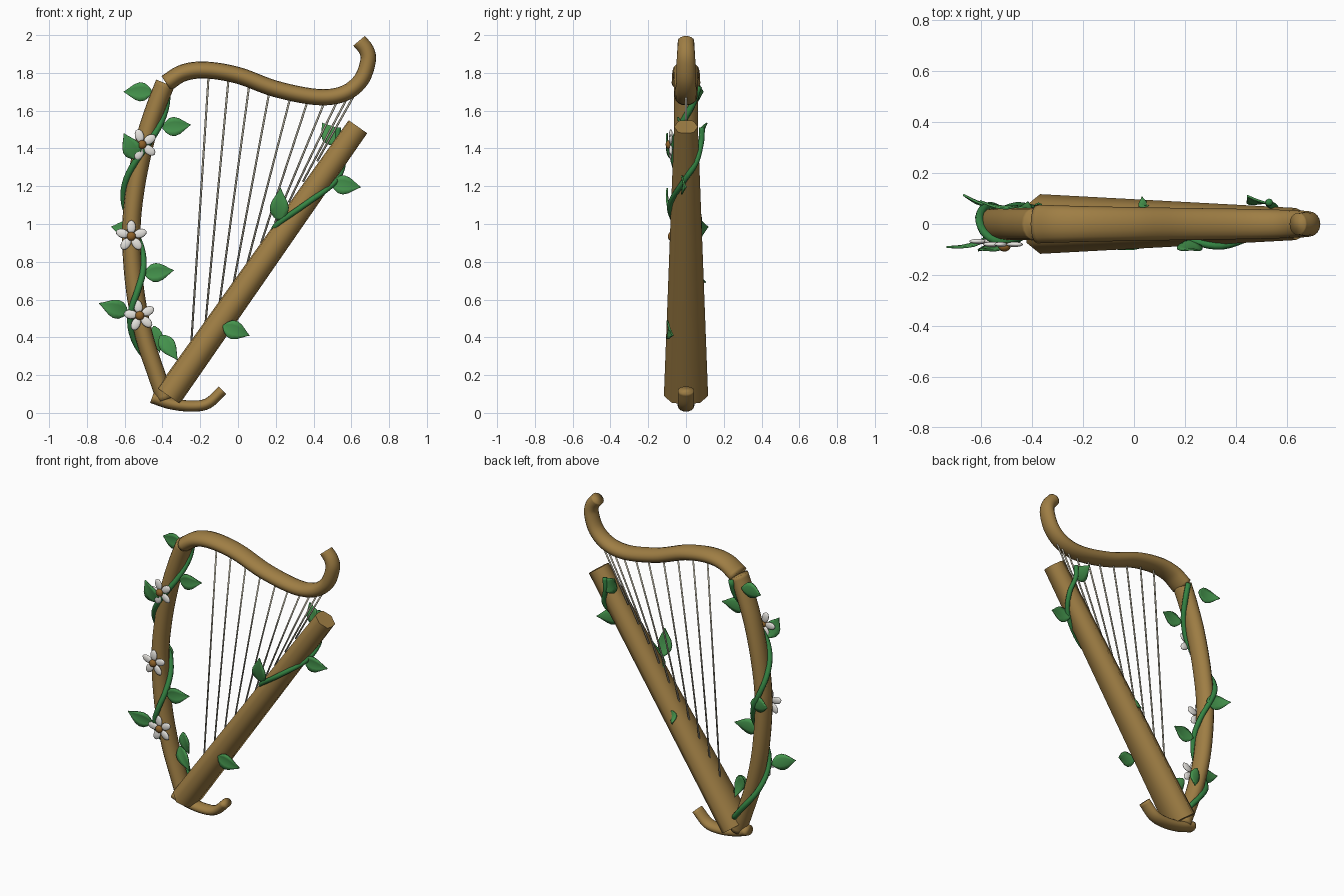
import bpy, bmesh, math
from mathutils import Vector, Matrix

if "Cube" in bpy.data.objects:
    bpy.data.objects.remove(bpy.data.objects["Cube"])


def material(name, rgb):
    m = bpy.data.materials.new(name)
    m.diffuse_color = (*rgb, 1)
    m.use_nodes = True
    m.node_tree.nodes["Principled BSDF"].inputs["Base Color"].default_value = m.diffuse_color
    return m


WOOD = material("warm wood", (0.345, 0.208, 0.058))
STRING = material("string grey", (0.46, 0.43, 0.34))
VINE = material("vine green", (0.035, 0.235, 0.057))
LEAF = material("leaf green", (0.06, 0.30, 0.075))
PETAL = material("petal white", (0.86, 0.84, 0.80))
CENTRE = material("flower centre brown", (0.27, 0.12, 0.022))


def finish(bm, name, mat, angle=40):
    bmesh.ops.recalc_face_normals(bm, faces=bm.faces)
    me = bpy.data.meshes.new(name)
    bm.to_mesh(me)
    bm.free()
    me.materials.append(mat)
    for p in me.polygons:
        p.use_smooth = True
    me.set_sharp_from_angle(angle=math.radians(angle))
    ob = bpy.data.objects.new(name, me)
    bpy.context.collection.objects.link(ob)
    return ob


def spline(pts, steps):
    """Catmull-Rom through the points."""
    p = [Vector(q) for q in pts]
    p = [2 * p[0] - p[1]] + p + [2 * p[-1] - p[-2]]
    out = []
    for i in range(1, len(p) - 2):
        a, b, c, d = p[i - 1:i + 3]
        for k in range(steps):
            t = k / steps
            out.append(0.5 * (2 * b + (c - a) * t + (2 * a - 5 * b + 4 * c - d) * t * t
                              + (3 * b - a - 3 * c + d) * t ** 3))
    return out + [p[-2]]


def circle(n):
    return [(math.cos(2 * math.pi * i / n), math.sin(2 * math.pi * i / n)) for i in range(n)]


def tube(name, pts, r0, r1, mat, section=None, steps=6, angle=180):
    """Sweep a section; r0 and r1 are (in-plane, depth) radii at the two ends."""
    section = section or circle(16)
    path = spline(pts, steps)
    bm = bmesh.new()
    rings = []
    for i, c in enumerate(path):
        t = (path[min(i + 1, len(path) - 1)] - path[max(i - 1, 0)]).normalized()
        side = t.cross(Vector((0, 1, 0))).normalized()
        dep = side.cross(t)
        f = i / (len(path) - 1)
        a = r0[0] + (r1[0] - r0[0]) * f
        b = r0[1] + (r1[1] - r0[1]) * f
        rings.append([bm.verts.new(c + side * a * u + dep * b * v) for u, v in section])
    n = len(section)
    for A, B in zip(rings, rings[1:]):
        for j in range(n):
            bm.faces.new((A[j], A[(j + 1) % n], B[(j + 1) % n], B[j]))
    bm.faces.new(rings[0])
    bm.faces.new(rings[-1])
    return finish(bm, name, mat, angle)


def xz(*pts):
    return [(x, 0, z) for x, z in pts]


# Soundbox: tapered eight-sided body
box_section = [(1, 0), (0.9, 0.63), (0, 1), (-0.9, 0.63), (-1, 0), (-0.9, -0.63), (0, -1), (0.9, -0.63)]
tube("soundbox", xz((-0.368, 0.09), (0.635, 1.515)), (0.073, 0.117), (0.06, 0.063), WOOD,
     box_section, steps=6, angle=80)

# Pillar, neck and foot
pillar_pts = xz((-0.385, 0.07), (-0.43, 0.2), (-0.495, 0.4), (-0.545, 0.65), (-0.565, 0.95),
                (-0.542, 1.2), (-0.49, 1.45), (-0.435, 1.62), (-0.385, 1.745))
tube("pillar", pillar_pts, (0.046, 0.058), (0.052, 0.064), WOOD)
tube("neck", xz((-0.38, 1.745), (-0.29, 1.8), (-0.17, 1.815), (0.0, 1.787), (0.2, 1.715), (0.42, 1.672),
                (0.56, 1.69), (0.65, 1.76), (0.688, 1.86), (0.68, 1.92), (0.641, 1.97)),
     (0.046, 0.076), (0.040, 0.043), WOOD)
tube("foot", xz((-0.455, 0.082), (-0.36, 0.05), (-0.25, 0.036), (-0.16, 0.05), (-0.082, 0.12)),
     (0.031, 0.045), (0.028, 0.042), WOOD)

# Strings, running from the neck into the soundbox
tops = [(-0.156, 1.78), (-0.05, 1.77), (0.06, 1.74), (0.166, 1.70), (0.277, 1.67),
        (0.37, 1.655), (0.46, 1.65), (0.53, 1.66), (0.58, 1.67), (0.625, 1.70)]
for i, (tx, tz) in enumerate(tops):
    x = -0.245 + 0.0765 * i
    top, bottom = Vector((tx, 0, tz)), Vector((x, 0, 0.405 + (x + 0.245) * 1.41))
    bottom += (bottom - top).normalized() * 0.05
    tube("string_%d" % (i + 1), [bottom, top], (0.0055, 0.0055), (0.0055, 0.0055),
         STRING, circle(6), steps=1)

# Vines: a helix around the pillar and a wrap over the soundbox
centre = spline(pillar_pts, 12)
helix = []
for k in range(17):
    z = 0.16 + 1.57 * k / 16
    c = min(centre, key=lambda q: abs(q.z - z))
    th = 2 * math.pi * (z - 0.62) / 0.76
    helix.append((c.x + 0.060 * math.sin(th), -0.070 * math.cos(th), z))
tube("pillar_vine", helix, (0.017, 0.017), (0.017, 0.017), VINE, circle(8), steps=3)
tube("soundbox_vine", [(0.185, 0.0, 0.95), (0.21, -0.055, 1.0), (0.35, -0.085, 1.10), (0.505, -0.02, 1.215),
                       (0.556, 0.05, 1.32), (0.53, 0.08, 1.43), (0.53, 0.085, 1.51)],
     (0.015, 0.015), (0.015, 0.015), VINE, circle(8))


def leaf(i, base, tip, width=0.05):
    """Pointed leaf, folded a little along its midrib."""
    base, tip = Vector(base), Vector(tip)
    d = tip - base
    nrm = Vector((0, -1, 0))
    nrm = (nrm - d * (nrm.dot(d) / d.length_squared)).normalized()
    side = d.normalized().cross(nrm)
    bm = bmesh.new()
    rows = []
    for t, w in [(0, 0.1), (0.1, 0.55), (0.25, 0.92), (0.42, 1), (0.6, 0.82), (0.76, 0.5), (0.9, 0.2), (1, 0.03)]:
        c = base + d * t + nrm * 0.01 * math.sin(math.pi * t)
        rows.append([bm.verts.new(c + side * width * w * s + nrm * 0.007 * w * abs(s)) for s in (-1, -0.5, 0, 0.5, 1)])
    for A, B in zip(rows, rows[1:]):
        for j in range(4):
            bm.faces.new((A[j], A[j + 1], B[j + 1], B[j]))
    ob = finish(bm, "leaf_%d" % i, LEAF)
    mod = ob.modifiers.new("thickness", "SOLIDIFY")
    mod.thickness = 0.008
    mod.offset = 0


leaves = [((-0.455, 0.07, 1.70), (-0.605, 0.09, 1.70)),
          ((-0.40, -0.03, 1.51), (-0.25, -0.02, 1.525)),
          ((-0.535, -0.07, 1.345), (-0.605, -0.10, 1.48)),
          ((-0.52, 0.07, 0.96), (-0.67, 0.115, 0.985)),
          ((-0.495, -0.03, 0.735), (-0.34, -0.02, 0.755)),
          ((-0.585, -0.055, 0.53), (-0.735, -0.09, 0.58)),
          ((-0.41, -0.02, 0.41), (-0.32, -0.04, 0.28)),
          ((-0.445, 0.065, 0.46), (-0.415, 0.085, 0.32)),
          ((-0.08, -0.09, 0.46), (0.06, -0.07, 0.41)),
          ((0.215, -0.065, 1.02), (0.225, -0.10, 1.19)),
          ((0.495, -0.01, 1.215), (0.65, 0.0, 1.195)),
          ((0.525, 0.085, 1.42), (0.445, 0.11, 1.535)),
          ((0.055, 0.07, 0.76), (0.03, 0.105, 0.69))]
for i, (a, b) in enumerate(leaves):
    leaf(i + 1, a, b, {6: 0.043, 7: 0.035, 12: 0.025}.get(i, 0.05))


def flower(i, pos, spin):
    """Five rounded petals about a small domed centre, facing the front."""
    place = Matrix.Translation(pos) @ Matrix.Rotation(math.pi / 2, 4, 'X')
    bm = bmesh.new()
    for k in range(5):
        m = (place @ Matrix.Rotation(spin + k * math.tau / 5, 4, 'Z') @ Matrix.Translation((0.049, 0, 0))
             @ Matrix.Diagonal((0.036, 0.024, 0.010, 1)))
        bmesh.ops.create_uvsphere(bm, u_segments=12, v_segments=8, radius=1, matrix=m)
    finish(bm, "flower_petals_%d" % i, PETAL, 80)
    bm = bmesh.new()
    bmesh.ops.create_uvsphere(bm, u_segments=12, v_segments=8, radius=1,
                              matrix=place @ Matrix.Translation((0, 0, 0.01)) @ Matrix.Diagonal((0.024, 0.024, 0.018, 1)))
    finish(bm, "flower_centre_%d" % i, CENTRE, 80)


for i, (p, spin) in enumerate([((-0.52, -0.068, 0.515), 0.5), ((-0.565, -0.068, 0.935), math.pi / 2),
                               ((-0.508, -0.08, 1.42), 0.6)]):
    flower(i + 1, p, spin)
